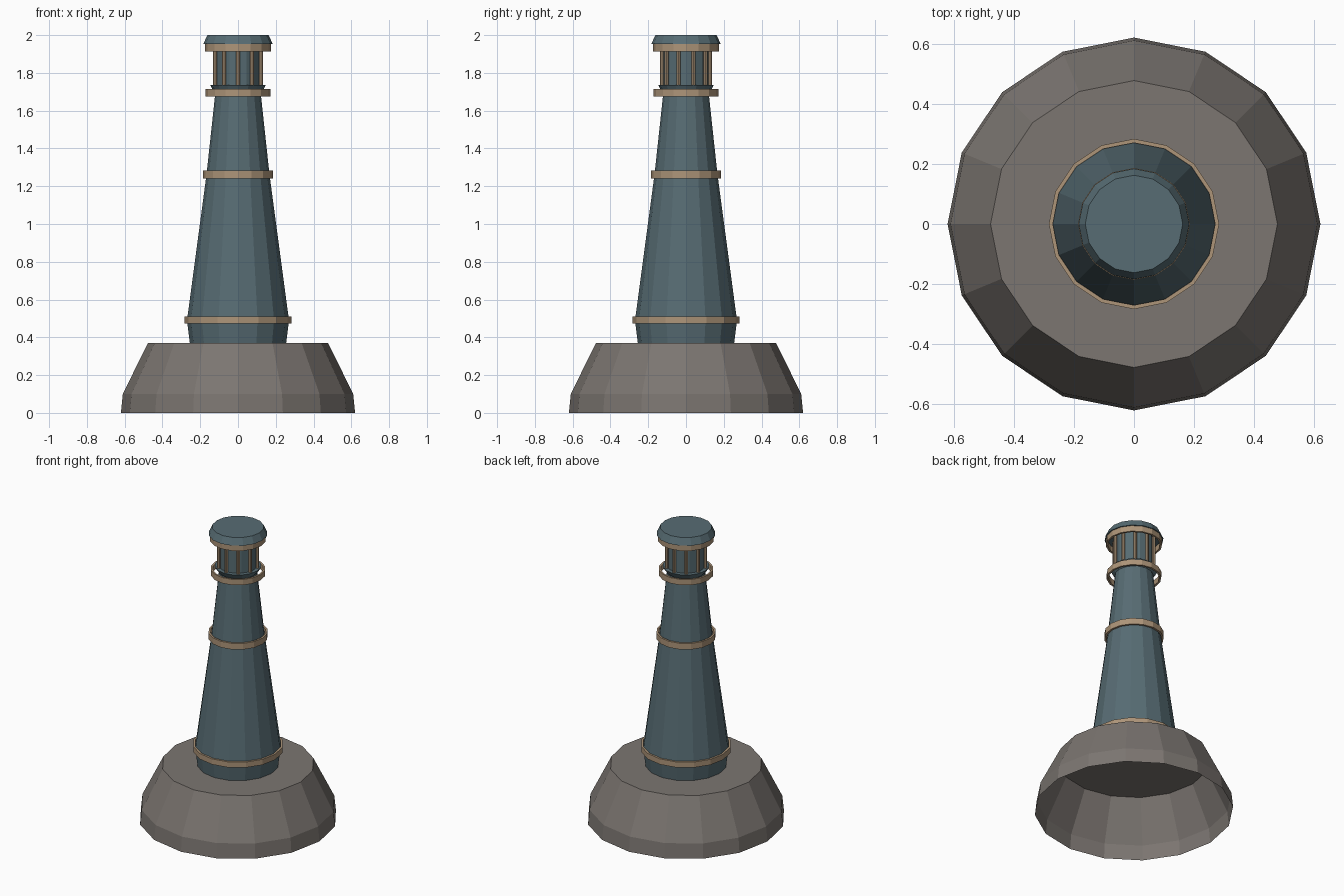
import bpy, math

if "Cube" in bpy.data.objects:
    bpy.data.objects.remove(bpy.data.objects["Cube"])

SIDES = 16


def material(name, rgb):
    m = bpy.data.materials.new(name)
    m.diffuse_color = (*rgb, 1)
    m.use_nodes = True
    m.node_tree.nodes["Principled BSDF"].inputs["Base Color"].default_value = m.diffuse_color
    return m


STONE = material("stone", (0.20, 0.18, 0.165))
TEAL = material("teal", (0.095, 0.15, 0.172))
TAN = material("tan", (0.42, 0.30, 0.19))


def lathe(name, profile, mat, cap_bottom=False, cap_top=False, closed=False):
    """Spin (radius, z) points, listed upwards, into a faceted part."""
    n = len(profile)
    verts = [(r * math.cos(2 * math.pi * s / SIDES), r * math.sin(2 * math.pi * s / SIDES), z)
             for r, z in profile for s in range(SIDES)]
    faces = []
    for i in range(n if closed else n - 1):
        a, b = i * SIDES, (i + 1) % n * SIDES
        for s in range(SIDES):
            t = (s + 1) % SIDES
            faces.append((a + s, a + t, b + t, b + s))
    if cap_bottom:
        faces.append(tuple(reversed(range(SIDES))))
    if cap_top:
        faces.append(tuple(range((n - 1) * SIDES, n * SIDES)))
    mesh = bpy.data.meshes.new(name)
    mesh.from_pydata(verts, [], faces)
    mesh.materials.append(mat)
    obj = bpy.data.objects.new(name, mesh)
    bpy.context.collection.objects.link(obj)
    return obj


def band(name, r, z0, z1, wall=0.013):
    lathe(name, [(r, z0), (r, z1), (r - wall, z1), (r - wall, z0)], TAN, closed=True)


# Hollow stone base, open underneath
lathe("stone_base", [(0.62, 0), (0.61, 0.10), (0.477, 0.37)], STONE, cap_top=True)

# Tapered tower with flared collar
lathe("tower", [(0.255, 0.37), (0.27, 0.49), (0.167, 1.26), (0.12, 1.695),
                (0.133, 1.71), (0.147, 1.735)], TEAL, cap_top=True)

# Lantern room and roof
lathe("lantern_room", [(0.12, 1.73), (0.12, 1.955)], TEAL)
lathe("roof", [(0.184, 1.953), (0.162, 2.0)], TEAL, cap_bottom=True, cap_top=True)

# Trim bands
band("lower_band", 0.283, 0.472, 0.51)
band("middle_band", 0.186, 1.24, 1.282)
band("gallery_band", 0.171, 1.676, 1.715)
band("roof_band", 0.176, 1.914, 1.955)

# Lantern posts
for i in range(10):
    a = math.pi / 2 + i * 2 * math.pi / 10
    bpy.ops.mesh.primitive_cylinder_add(vertices=8, radius=0.011, depth=0.22,
                                        location=(0.127 * math.cos(a), 0.127 * math.sin(a), 1.843))
    post = bpy.context.object
    post.name = f"lantern_post_{i + 1}"
    post.data.materials.append(TAN)
